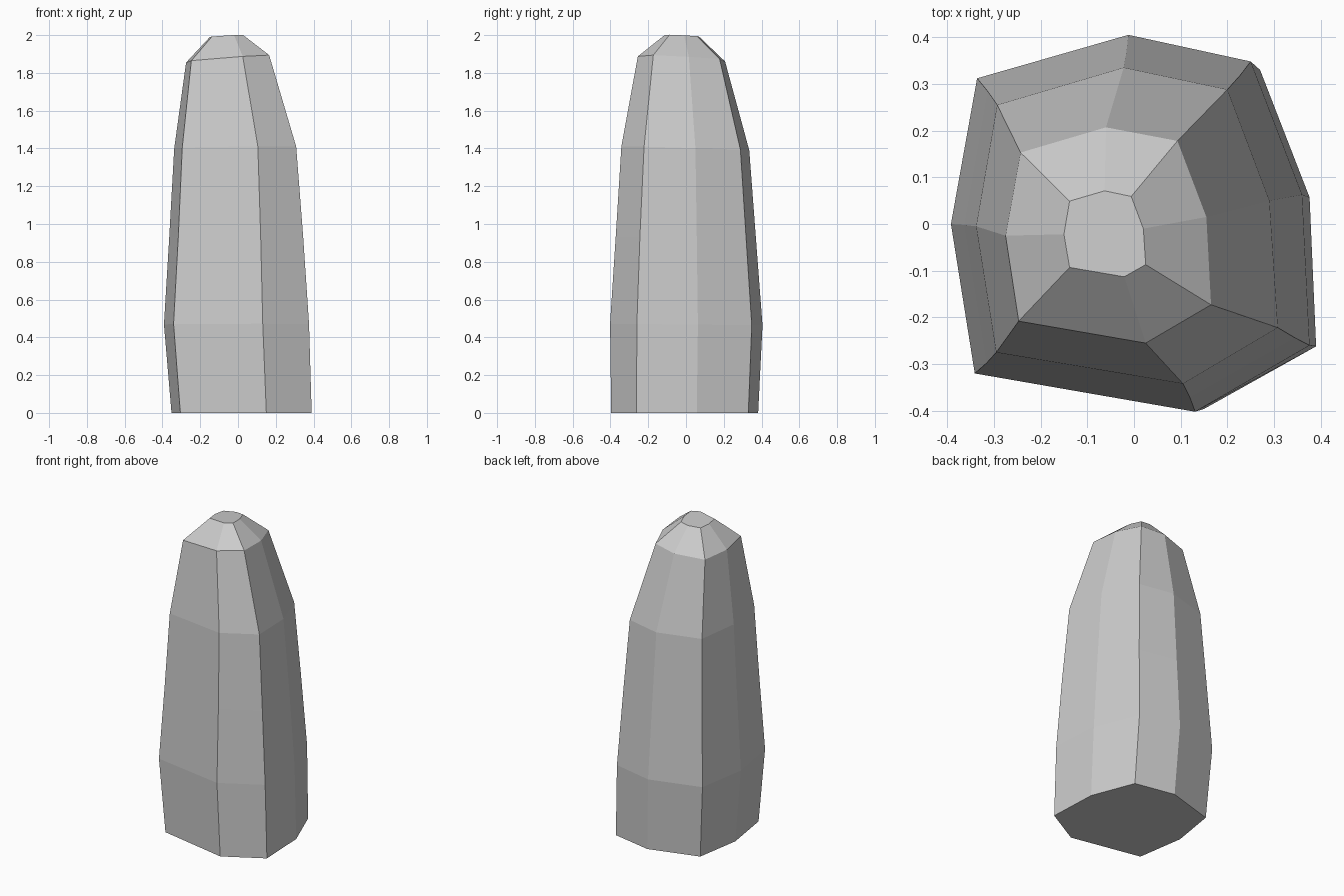
import bpy, bmesh

# Eight-sided cross-sections, bottom to top, clockwise from the left corner: (height, tilt in x, tilt in y, outline)
rings = [
    (0.0, 0, 0, [(-.352, 0), (-.305, .29), (.01, .382), (.27, .33),
                 (.376, .057), (.39, -.262), (.15, -.396), (-.305, -.305)]),
    (0.468, 0, -.01, [(-.392, 0), (-.336, .312), (-.012, .405), (.25, .348),
                      (.36, .063), (.376, -.26), (.131, -.402), (-.341, -.32)]),
    (0.93, 0, -.01, [(-.364, -.002), (-.314, .285), (-.016, .37), (.227, .318),
                     (.328, .057), (.345, -.244), (.12, -.372), (-.316, -.298)]),
    (1.40, .01, -.03, [(-.338, -.005), (-.293, .255), (-.022, .335), (.2, .288),
                       (.29, .05), (.308, -.222), (.105, -.342), (-.295, -.275)]),
    (1.874, .075, -.045, [(-.275, -.025), (-.243, .153), (-.06, .207), (.093, .178),
                          (.155, .015), (.165, -.173), (.025, -.255), (-.247, -.208)]),
    (1.997, .06, -.04, [(-.15, -.022), (-.138, .049), (-.063, .071), (-.006, .059),
                        (.02, -.01), (.025, -.087), (-.021, -.113), (-.138, -.093)]),
]

# Standing stone: skin the rings and cap both ends
bm = bmesh.new()
loops = [[bm.verts.new((x, y, z + tx * x + ty * y)) for x, y in outline]
         for z, tx, ty, outline in rings]
for low, high in zip(loops, loops[1:]):
    for i in range(8):
        j = (i + 1) % 8
        bm.faces.new((low[i], low[j], high[j], high[i]))
bm.faces.new(loops[0])
bm.faces.new(loops[-1])
bmesh.ops.recalc_face_normals(bm, faces=bm.faces)

mesh = bpy.data.meshes.new("standing_stone")
bm.to_mesh(mesh)
bm.free()
stone = bpy.data.objects.new("standing_stone", mesh)
bpy.context.collection.objects.link(stone)
